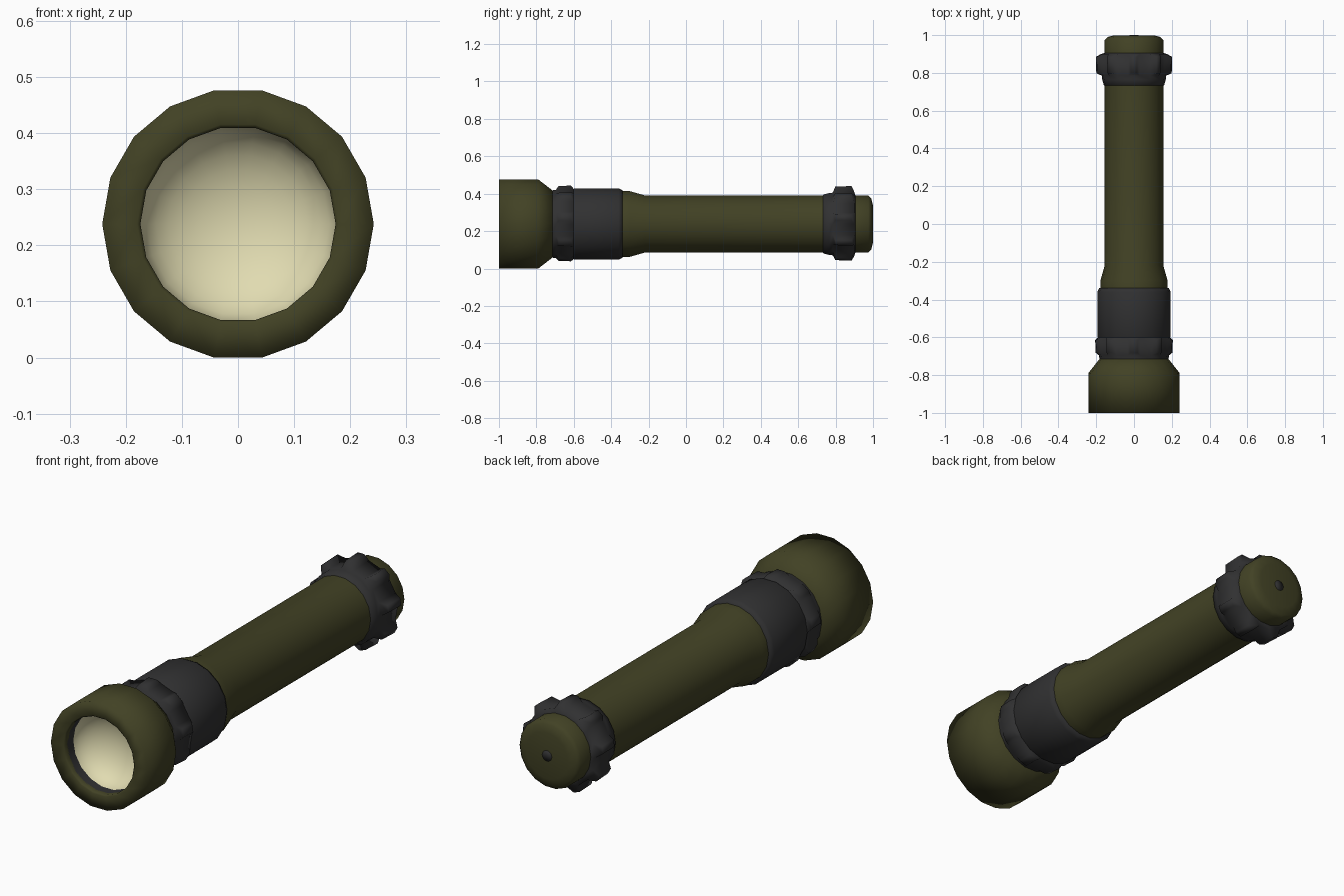
import bpy, bmesh, math

if "Cube" in bpy.data.objects:
    bpy.data.objects.remove(bpy.data.objects["Cube"])

AXIS_Z = 0.238
SIDES = 18


def mat(name, rgb):
    m = bpy.data.materials.new(name)
    m.diffuse_color = (*rgb, 1)
    m.use_nodes = True
    m.node_tree.nodes["Principled BSDF"].inputs["Base Color"].default_value = m.diffuse_color
    return m


olive = mat("olive", (0.054, 0.054, 0.018))
dark = mat("dark_grey", (0.030, 0.030, 0.031))
cream = mat("cream", (0.75, 0.71, 0.44))


def lathe(name, profile, material, lobes=None, smooth_angle=180):
    """Turn a (y, r) profile round the long axis. lobes = (segment, inset, height)."""
    bm = bmesh.new()
    rings = []
    for y, r in profile:
        rings.append([bm.verts.new((r * math.cos(2 * math.pi * k / SIDES), y,
                                    AXIS_Z + r * math.sin(2 * math.pi * k / SIDES)))
                      for k in range(SIDES)])
    raised = []
    for i in range(len(rings) - 1):
        for k in range(SIDES):
            n = (k + 1) % SIDES
            f = bm.faces.new((rings[i][k], rings[i + 1][k], rings[i + 1][n], rings[i][n]))
            if lobes and i == lobes[0] and k % 2 == 0:
                raised.append(f)
    # grip knobs: every second face of the band is inset and raised
    if raised:
        bm.normal_update()
        bmesh.ops.inset_individual(bm, faces=raised, thickness=lobes[1], depth=lobes[2])
    bmesh.ops.remove_doubles(bm, verts=bm.verts, dist=1e-5)
    me = bpy.data.meshes.new(name)
    bm.to_mesh(me)
    bm.free()
    me.materials.append(material)
    for p in me.polygons:
        p.use_smooth = True
    ob = bpy.data.objects.new(name, me)
    bpy.context.collection.objects.link(ob)
    return ob


# head with front rim and rear shoulder
lathe("head", [(-0.975, 0.174), (-0.995, 0.174), (-1.0, 0.18), (-1.0, 0.242),
               (-0.79, 0.242), (-0.715, 0.183), (-0.712, 0.15)], olive)
# dark seal inside the rim and the concave reflector
lathe("lens_seal", [(-0.93, 0.174), (-0.98, 0.174)], dark)
R = 0.176
lathe("reflector", [(-0.83 - 0.12 * (1 - math.cos(a)), R * math.sin(a))
                    for a in [math.pi / 2 * i / 8 for i in range(9)]], cream)

# front collar: knobbed ring and plain sleeve
lathe("front_grip_ring", [(-0.72, 0.182), (-0.695, 0.186), (-0.60, 0.190), (-0.595, 0.18)],
      dark, lobes=(1, 0.02, 0.019))
lathe("front_sleeve", [(-0.61, 0.185), (-0.595, 0.194), (-0.36, 0.194),
                       (-0.34, 0.184), (-0.338, 0.16)], dark)

# handle tube
lathe("handle", [(-0.345, 0.178), (-0.30, 0.178), (-0.22, 0.155), (0.75, 0.155)], olive)

# rear knobbed ring
lathe("rear_grip_ring", [(0.73, 0.15), (0.735, 0.160), (0.765, 0.168), (0.785, 0.170),
                         (0.90, 0.174), (0.907, 0.15)],
      dark, lobes=(3, 0.02, 0.032))

# tail cap and its small button
lathe("tail_cap", [(0.89, 0.155), (0.975, 0.155), (0.99, 0.14), (0.999, 0.105),
                   (0.999, 0.0)], olive)
lathe("tail_button", [(0.995, 0.024), (1.0, 0.024), (1.0, 0.0)], dark)
